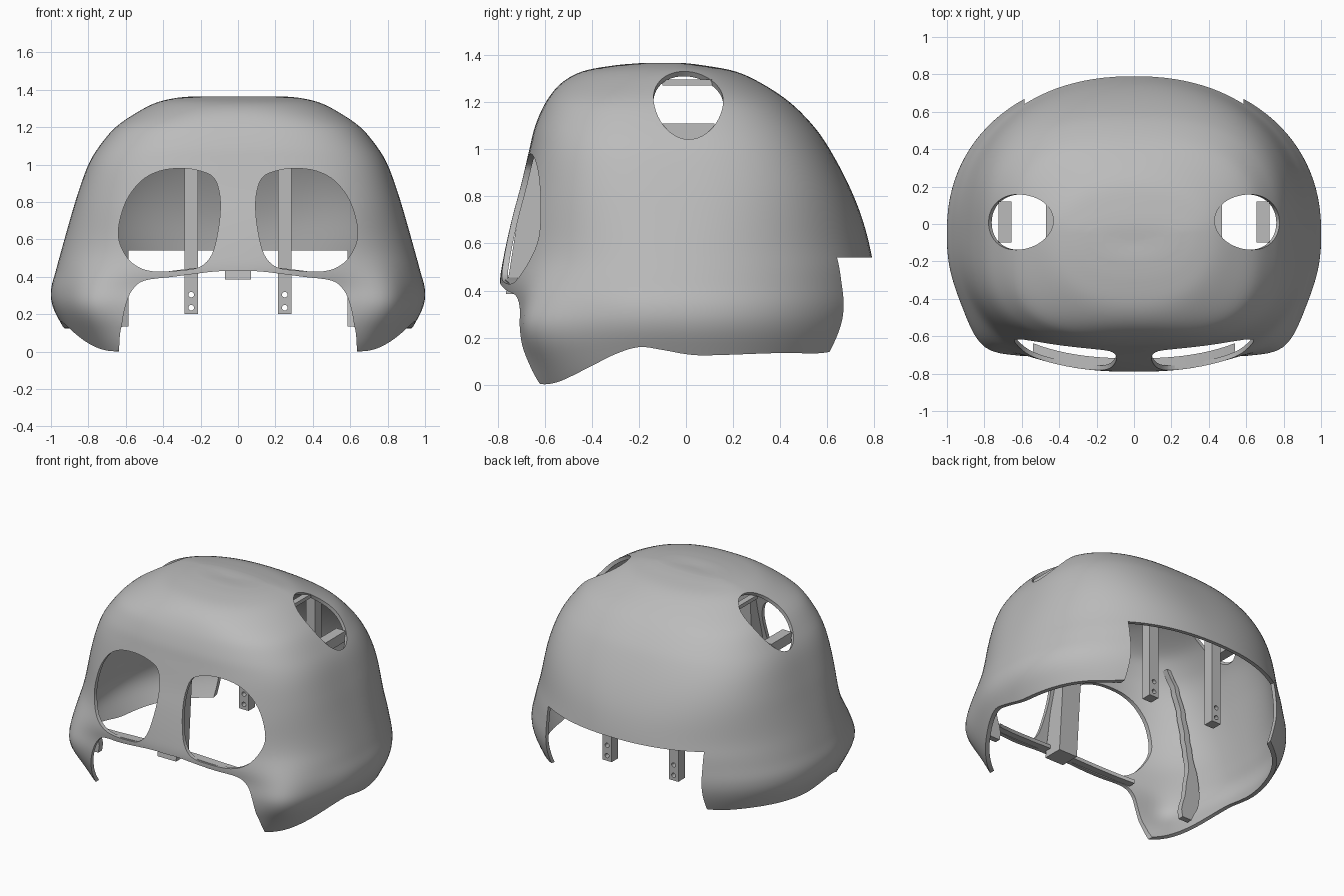
import bpy, bmesh, math
from mathutils import Vector

if "Cube" in bpy.data.objects:
    bpy.data.objects.remove(bpy.data.objects["Cube"])

grey = bpy.data.materials.new("plain grey")
grey.diffuse_color = (0.5, 0.5, 0.5, 1)
grey.use_nodes = True
grey.node_tree.nodes["Principled BSDF"].inputs["Base Color"].default_value = grey.diffuse_color
Y0 = -0.05      # depth of the widest line
WALL = 0.025


def make(name, bm):
    bmesh.ops.recalc_face_normals(bm, faces=bm.faces)
    me = bpy.data.meshes.new(name)
    bm.to_mesh(me)
    bm.free()
    ob = bpy.data.objects.new(name, me)
    bpy.context.collection.objects.link(ob)
    me.materials.append(grey)
    return ob


def catmull(rows, steps, closed=False):
    rows = [Vector(r) for r in rows]
    n, out = len(rows), []
    for i in range(n if closed else n - 1):
        p = [rows[(i + k) % n] if closed else rows[min(max(i + k, 0), n - 1)] for k in (-1, 0, 1, 2)]
        for s in range(steps):
            t = s / steps
            out.append(0.5 * (2 * p[1] + (p[2] - p[0]) * t + (2 * p[0] - 5 * p[1] + 4 * p[2] - p[3]) * t * t
                              + (3 * p[1] - p[0] - 3 * p[2] + p[3]) * t ** 3))
    return out if closed else out + [rows[-1]]


def prism(name, pts, axis, lo, hi):
    """Extrude an outline (other two axes, in order) along an axis."""
    bm = bmesh.new()
    ends = []
    for d in (lo, hi):
        ring = []
        for p in pts:
            c = [p[0], p[1]]
            c.insert(axis, d)
            ring.append(bm.verts.new(c))
        ends.append(ring)
        bm.faces.new(ring)
    for i in range(len(pts)):
        j = (i + 1) % len(pts)
        bm.faces.new((ends[0][i], ends[0][j], ends[1][j], ends[1][i]))
    return make(name, bm)


def box(name, x, y, z):
    return prism(name, [(x[0], y[0]), (x[1], y[0]), (x[1], y[1]), (x[0], y[1])], 2, *z)


def tube(name, loc, rot, scale, segs=48):
    bm = bmesh.new()
    bmesh.ops.create_cone(bm, cap_ends=True, segments=segs, radius1=1, radius2=1, depth=2)
    ob = make(name, bm)
    ob.location, ob.rotation_euler, ob.scale = loc, rot, scale
    return ob


def finish(ob, cutters=(), angle=40):
    for c in cutters:
        c.hide_render = True
        m = ob.modifiers.new("cut", 'BOOLEAN')
        m.operation, m.solver, m.object = 'DIFFERENCE', 'EXACT', c
    bpy.ops.object.select_all(action='DESELECT')
    bpy.context.view_layer.objects.active = ob
    ob.select_set(True)
    bpy.ops.object.convert(target='MESH')
    bpy.ops.object.shade_smooth_by_angle(angle=math.radians(angle))
    for c in cutters:
        bpy.data.objects.remove(c)


# Shell rings: height, half width, front depth, back depth
levels = catmull([
    (-0.12, .78, -.72, .62), (0, .86, -.785, .69), (.13, .935, -.79, .75), (.24, .99, -.78, .785),
    (.33, 1.0, -.775, .80), (.43, .975, -.79, .80), (.54, .945, -.775, .79), (.70, .90, -.74, .75),
    (.85, .855, -.70, .69), (1.0, .80, -.665, .61), (1.1, .74, -.64, .54), (1.2, .655, -.595, .44),
    (1.28, .54, -.53, .32), (1.33, .44, -.44, .21), (1.355, .34, -.31, .08), (1.365, .24, -.2, .0)], 5)


def ramp(z, keys):
    """Piecewise smooth lookup by height."""
    for (z0, v0), (z1, v1) in zip(keys, keys[1:]):
        if z <= z1:
            t = min(max((z - z0) / (z1 - z0), 0), 1)
            return v0 + (v1 - v0) * t * t * (3 - 2 * t)
    return keys[-1][1]


def squareness(z, front):
    if front:
        return ramp(z, [(.5, 2.4), (1.05, 3.1), (1.18, 3.1), (1.33, 2.4)])
    return ramp(z, [(.54, 2.2), (1.0, 2.65), (1.18, 2.65), (1.33, 2.1)])


def section(lv, t):
    z, a, f, b = lv
    c, s = math.cos(t), math.sin(t)
    n = squareness(z, s < 0)
    d = (Y0 - f) if s < 0 else (b - Y0)
    x = a * math.copysign(abs(c) ** (2 / n), c)
    y = Y0 + d * math.copysign(abs(s) ** (2 / n), s)
    # cheek bulge
    r2 = (abs(x) - .76) ** 2 + (y + .57) ** 2 + (z - .25) ** 2
    k = .085 * math.exp(-r2 / (2 * .13 ** 2))
    return Vector((x + math.copysign(.4 * k, x), y - .9 * k, z))


def front_y(x, z):
    lv = min(levels, key=lambda l: abs(l[0] - z))
    return Y0 - (Y0 - lv[2]) * (1 - (abs(x) / lv[1]) ** 2.4) ** (1 / 2.4)


def side_x(y, z):
    lv = min(levels, key=lambda l: abs(l[0] - z))
    n = squareness(z, True)
    return lv[1] * (1 - ((Y0 - y) / (Y0 - lv[2])) ** n) ** (1 / n)


SEG = 112
bm = bmesh.new()
rings = [[bm.verts.new(section(lv, 2 * math.pi * (i + .5) / SEG)) for i in range(SEG)] for lv in levels]
top = levels[-1]
cy = (top[2] + top[3]) / 2
last = rings[-1]
for k, z in ((.6, 1.365), (.25, 1.363)):
    rings.append([bm.verts.new((v.co.x * k, cy + (v.co.y - cy) * k, z)) for v in last])
for lo, hi in zip(rings, rings[1:]):
    for i in range(SEG):
        j = (i + 1) % SEG
        bm.faces.new((lo[i], lo[j], hi[j], hi[i]))
pole = bm.verts.new((0, cy, 1.362))
for i in range(SEG):
    bm.faces.new((rings[-1][i], rings[-1][(i + 1) % SEG], pole))
shell = make("helmet_shell", bm)
# open-bottomed surface: make sure the normals point outwards
face = shell.data.polygons[SEG * 20]
if face.normal.dot(face.center - Vector((0, 0, .6))) < 0:
    shell.data.flip_normals()
sol = shell.modifiers.new("wall", 'SOLIDIFY')
sol.thickness, sol.offset = WALL, -1

# Openings: eyes, ear holes, mouth, back notch and the wavy lower edge
eye = catmull([(.10, .85), (.13, .93), (.2, .965), (.3, .98), (.42, .965), (.52, .91), (.6, .80), (.64, .65),
               (.62, .55), (.56, .47), (.46, .43), (.3, .435), (.2, .455), (.14, .52), (.11, .63), (.095, .75)],
              4, closed=True)
mouth = catmull([(0, .43), (.1, .43), (.2, .42), (.35, .40), (.5, .38), (.565, .33), (.60, .25), (.62, .15),
                 (.635, .03), (.64, -.4)], 4)
mouth = [(-p[0], p[1]) for p in reversed(mouth[1:])] + [tuple(p) for p in mouth]
edge = catmull([(-1.0, .06), (-.68, .035), (-.64, .01), (-.6, .002), (-.55, .01), (-.5, .03), (-.4, .08), (-.3, .13),
                (-.2, .16), (-.1, .148), (0, .13), (.1, .125), (.4, .135), (.58, .135), (.64, .17), (.70, .32)], 4)
cutters = [prism("mouth_cut", mouth, 1, -1.2, -.3),
           prism("edge_cut", [tuple(p) for p in edge] + [(1.0, .32), (1.0, -.5), (-1.0, -.5)], 0, -1.3, 1.3),
           box("back_cut", (-.585, .585), (.3, 1.2), (-.5, .54))]
for s in (1, -1):
    cutters.append(prism("eye_cut", [(s * p[0], p[1]) for p in eye], 1, -1.2, -.42))
    cutters.append(tube("ear_cut", (s * .6, .01, 1.18), (0, s * math.radians(38.7), 0), (.225, .148, .25)))
finish(shell, cutters)

# Hanging mounting bars with two screw holes each, ear brackets and cheek ribs
rib_h = [.11 + .05 * i for i in range(21)]
for s, side in ((1, "right"), (-1, "left")):
    bar = box(side + "_mounting_bar", (s * .25 - .035, s * .25 + .035), (.42, .49), (.2, 1.11))
    holes = [tube("screw_cut", (s * .25, .45, z), (math.pi / 2, 0, 0), (.015, .015, .1), 16) for z in (.235, .305)]
    finish(bar, holes, 30)
    box(side + "_ear_bracket", sorted((s * .655, s * .725)), (-.10, .12), (1.04, 1.11))
    box(side + "_ear_clip", sorted((s * .43, s * .47)), (-.10, .11), (1.27, 1.295))
    outer = [(s * (side_x(-.46, z) - .015), z) for z in rib_h]
    inner = [(x - s * ramp(z, [(.1, .07), (.2, .12), (.3, .11), (.55, .045), (1.1, .03)]), z) for x, z in outer]
    finish(prism(side + "_cheek_rib", outer + inner[::-1], 1, -.45, -.41))

# Post behind the bridge between the eyes
prism("nose_post", [(-.765, .385), (-.63, .385), (-.585, 1.0), (-.645, 1.0), (-.70, .8)], 0, -.07, .07)

# Ledge along the inside of the bridge under the eyes
bm = bmesh.new()
prev = None
for i in range(25):
    x = -.54 + 1.08 * i / 24
    y = front_y(x, .42) + .012
    z = .432 - .05 * (abs(x) / .5) ** 2
    cur = [bm.verts.new(c) for c in ((x, y, z), (x, y + .06, z), (x, y + .06, z + .025), (x, y, z + .025))]
    if prev:
        for a in range(4):
            b = (a + 1) % 4
            bm.faces.new((prev[a], prev[b], cur[b], cur[a]))
    else:
        bm.faces.new(cur)
    prev = cur
bm.faces.new(prev)
finish(make("bridge_ledge", bm))
